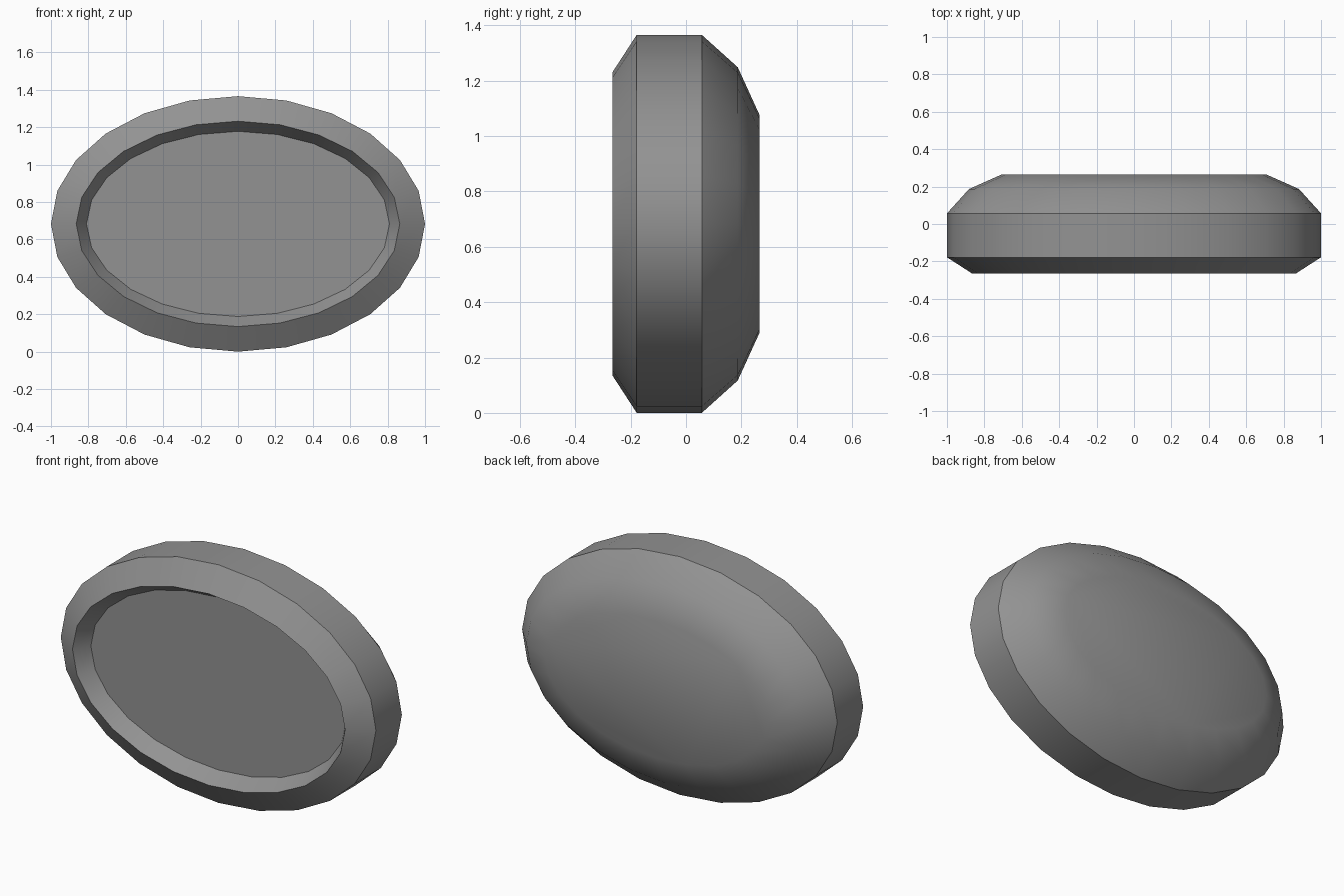
import bpy, bmesh
from math import cos, sin, pi, radians

if "Cube" in bpy.data.objects:
    bpy.data.objects.remove(bpy.data.objects["Cube"])

SEGMENTS = 24
CENTRE_Z = 0.683

# Cross-section rings from recess floor, over the rim, to the flat of the domed back:
# (depth y, half width, half height)
RINGS = [
    (-0.177, 0.81, 0.495),   # recess floor
    (-0.265, 0.865, 0.549),  # front rim
    (-0.178, 1.00, 0.683),   # front of side band
    (0.057, 1.00, 0.683),    # back of side band
    (0.187, 0.882, 0.566),   # dome shoulder
    (0.265, 0.707, 0.395),   # back flat
]


def ellipse_ring(bm, y, rx, rz):
    return [bm.verts.new((rx * cos(2 * pi * i / SEGMENTS), y,
                          CENTRE_Z + rz * sin(2 * pi * i / SEGMENTS)))
            for i in range(SEGMENTS)]


# Oval housing: lofted rings closed by a cap at each end
bm = bmesh.new()
loops = [ellipse_ring(bm, *r) for r in RINGS]
for a, b in zip(loops, loops[1:]):
    for i in range(SEGMENTS):
        j = (i + 1) % SEGMENTS
        bm.faces.new((a[i], a[j], b[j], b[i]))
bm.faces.new(loops[0])
bm.faces.new(loops[-1])
bmesh.ops.recalc_face_normals(bm, faces=bm.faces)

mesh = bpy.data.meshes.new("oval_housing")
bm.to_mesh(mesh)
bm.free()
housing = bpy.data.objects.new("oval_housing", mesh)
bpy.context.collection.objects.link(housing)

# Dark grey finish
finish = bpy.data.materials.new("dark_grey")
finish.diffuse_color = (0.29, 0.29, 0.29, 1)
finish.use_nodes = True
finish.node_tree.nodes["Principled BSDF"].inputs["Base Color"].default_value = finish.diffuse_color
mesh.materials.append(finish)

# Smooth the gentle bends, keep rim and band edges crisp
bpy.context.view_layer.objects.active = housing
housing.select_set(True)
bpy.ops.object.shade_smooth_by_angle(angle=radians(30))
